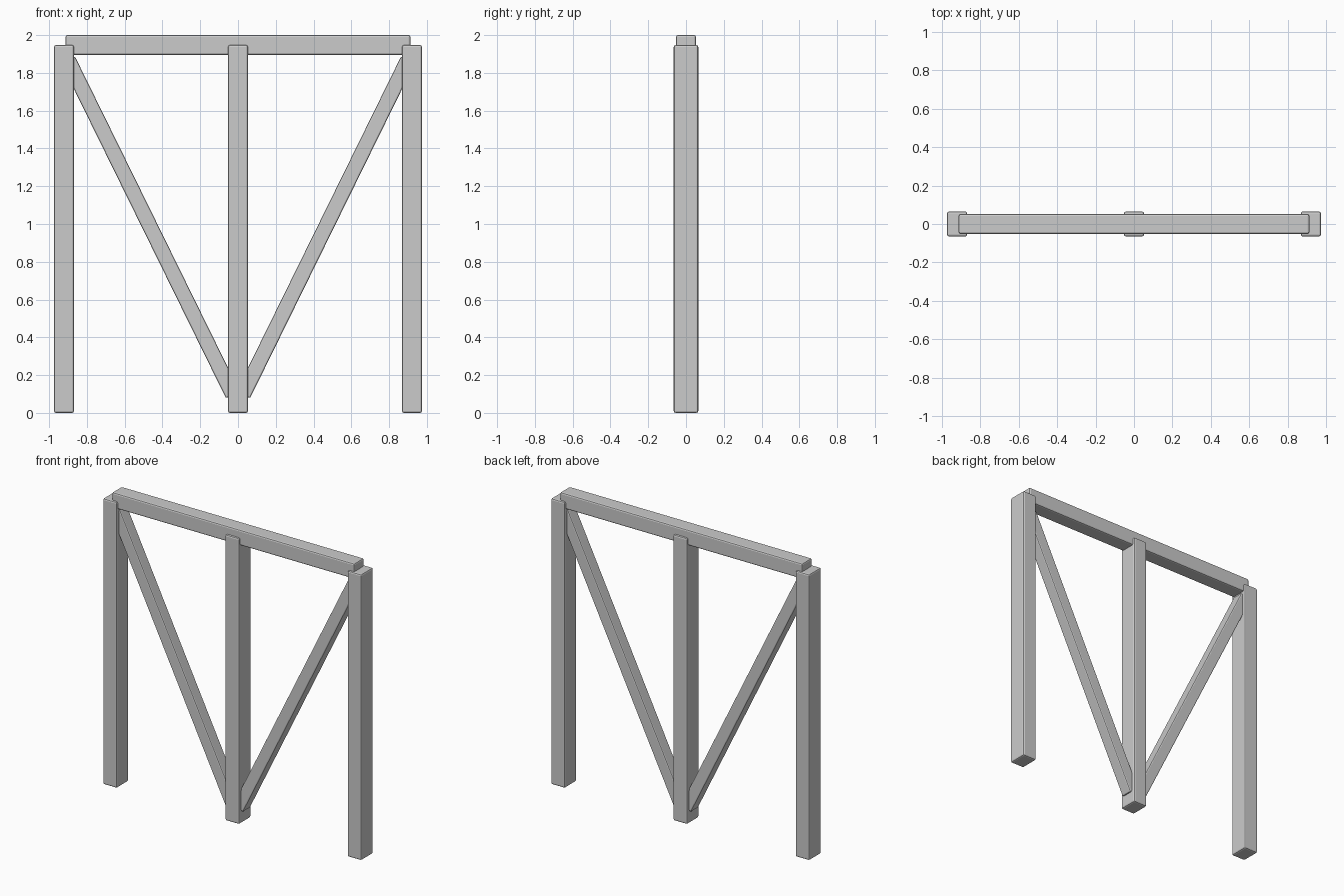
import bpy, math
from mathutils import Vector

if "Cube" in bpy.data.objects:
    bpy.data.objects.remove(bpy.data.objects["Cube"])


def beam(name, size, loc, angle=0.0, bevel=0.01):
    """Box with softened edges, rotated about the y axis."""
    bpy.ops.mesh.primitive_cube_add(size=1, location=loc)
    ob = bpy.context.object
    ob.name = name
    ob.scale = size
    bpy.ops.object.transform_apply(location=False, rotation=False, scale=True)
    ob.rotation_euler = (0, angle, 0)
    mod = ob.modifiers.new("edge_bevel", "BEVEL")
    mod.width = bevel
    mod.segments = 2
    return ob


# Upright posts
for name, x in (("left_post", -0.921), ("centre_post", 0), ("right_post", 0.921)):
    beam(name, (0.105, 0.13, 1.947), (x, 0, 0.9735))

# Top rail
beam("top_rail", (1.826, 0.105, 0.105), (0, 0, 1.9475))

# Diagonal braces from the foot of the centre post to the outer post tops
for name, side in (("left_brace", -1), ("right_brace", 1)):
    low = Vector((side * 0.027, 0, 0.095))
    high = Vector((side * 0.90, 0, 1.87))
    d = high - low
    beam(name, (0.081, 0.081, d.length), (low + high) / 2,
         math.atan2(d.x, d.z), 0.008)
